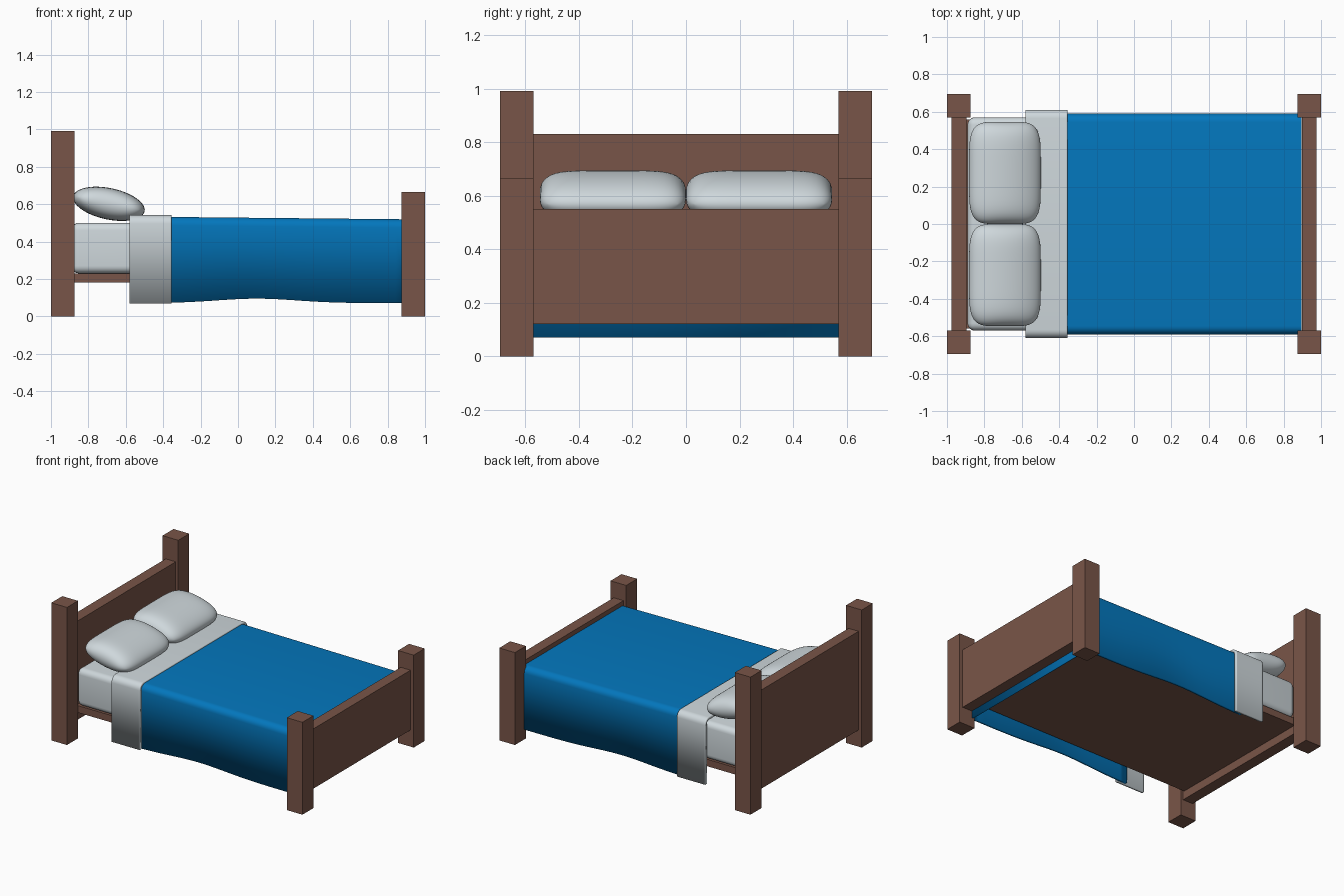
import bpy, bmesh, math
from mathutils import Matrix

if "Cube" in bpy.data.objects:
    bpy.data.objects.remove(bpy.data.objects["Cube"], do_unlink=True)


def material(name, rgb):
    m = bpy.data.materials.new(name)
    m.use_nodes = True
    m.diffuse_color = (*rgb, 1)
    m.node_tree.nodes["Principled BSDF"].inputs["Base Color"].default_value = (*rgb, 1)
    return m


WOOD = material("brown wood", (0.191, 0.091, 0.065))
BLUE = material("blue cloth", (0.001, 0.184, 0.509))
LINEN = material("pale linen", (0.624, 0.687, 0.716))


def finish(name, bm, mat, smooth=None):
    bmesh.ops.recalc_face_normals(bm, faces=bm.faces)
    mesh = bpy.data.meshes.new(name)
    bm.to_mesh(mesh)
    bm.free()
    mesh.materials.append(mat)
    ob = bpy.data.objects.new(name, mesh)
    bpy.context.collection.objects.link(ob)
    if smooth:
        bpy.ops.object.select_all(action="DESELECT")
        ob.select_set(True)
        bpy.context.view_layer.objects.active = ob
        bpy.ops.object.shade_smooth_by_angle(angle=math.radians(smooth))
    return ob


def box(name, x, y, z, mat, bevel=0):
    """Box between (low, high) limits on each axis, optionally rounded."""
    bm = bmesh.new()
    bmesh.ops.create_cube(bm, size=1)
    size = [b - a for a, b in (x, y, z)]
    mid = [(a + b) / 2 for a, b in (x, y, z)]
    bm.transform(Matrix.Translation(mid) @ Matrix.Diagonal((*size, 1)))
    if bevel:
        bmesh.ops.bevel(bm, geom=bm.edges[:], offset=bevel, segments=5,
                        profile=0.5, affect="EDGES")
    return finish(name, bm, mat, 50 if bevel else None)


def drape(name, x0, x1, half, top, hem, mat, closed_end=False):
    """Cloth hanging over both long sides, swept along x."""
    bm = bmesh.new()
    rows, steps, r = [], 24, 0.045
    for i in range(steps + 1):
        x = x0 + (x1 - x0) * i / steps
        t, h = top(x), hem(x)
        side = [(half, h)]
        for k in range(7):
            a = math.pi / 2 * k / 6
            side.append((half - r + r * math.cos(a), t - r + r * math.sin(a)))
        section = side + [(-y, z) for y, z in reversed(side)]
        rows.append([bm.verts.new((x, y, z)) for y, z in section])
    for a, b in zip(rows, rows[1:]):
        for j in range(len(a) - 1):
            bm.faces.new((a[j], a[j + 1], b[j + 1], b[j]))
    if closed_end:
        bm.faces.new(rows[-1])
    ob = finish(name, bm, mat, 40)
    # Make every normal point outward so the thickness grows inward
    top_face = max(ob.data.polygons, key=lambda p: p.center.z)
    if top_face.normal.z < 0:
        ob.data.flip_normals()
    solid = ob.modifiers.new("thickness", "SOLIDIFY")
    solid.thickness = 0.018
    solid.offset = -1
    return ob


def pillow(name, y_mid):
    """Two bulged sheets meeting at a rounded seam, leaning on the mattress."""
    bm = bmesh.new()
    n = 28
    for s in (1, -1):
        grid = []
        for i in range(n + 1):
            u = math.sin(math.pi * (i / n - 0.5))
            row = []
            for j in range(n + 1):
                v = math.sin(math.pi * (j / n - 0.5))
                bulge = max(0, (1 - u * u) * (1 - v ** 6)) ** 0.5
                row.append(bm.verts.new((0.195 * u * (1 - 0.15 * v ** 6),
                                         0.273 * v * (1 - 0.11 * u ** 6),
                                         s * 0.084 * bulge)))
            grid.append(row)
        for a, b in zip(grid, grid[1:]):
            for j in range(n):
                bm.faces.new((a[j], b[j], b[j + 1], a[j + 1]))
    bmesh.ops.remove_doubles(bm, verts=bm.verts[:], dist=0.0002)
    bm.transform(Matrix.Translation((-0.69, y_mid, 0.602))
                 @ Matrix.Rotation(math.radians(12), 4, "Y"))
    return finish(name, bm, LINEN, 80)


# Wooden frame: four posts, two boards and the base
for side, ys in (("left", (0.57, 0.695)), ("right", (-0.695, -0.57))):
    box("head_post_" + side, (-1, -0.875), ys, (0, 0.99), WOOD)
    box("foot_post_" + side, (0.875, 1), ys, (0, 0.665), WOOD)
box("headboard", (-0.975, -0.895), (-0.57, 0.57), (0.12, 0.83), WOOD)
box("footboard", (0.897, 0.975), (-0.57, 0.57), (0.12, 0.55), WOOD)
box("base", (-0.9, 0.88), (-0.56, 0.56), (0.18, 0.23), WOOD)

# Mattress
box("mattress", (-0.89, 0.87), (-0.57, 0.57), (0.23, 0.5), LINEN, bevel=0.04)

# Blanket with a gently wavy hem, closed over the foot end
drape("blanket", -0.42, 0.895, 0.59,
      lambda x: 0.528 - 0.01 * x,
      lambda x: 0.071 + 0.024 * math.exp(-((x - 0.1) / 0.3) ** 2),
      BLUE, closed_end=True)

# Turned-down sheet
drape("folded_sheet", -0.58, -0.355, 0.61,
      lambda x: 0.541, lambda x: 0.07, LINEN)

# Pillows
pillow("pillow_left", 0.273)
pillow("pillow_right", -0.273)
